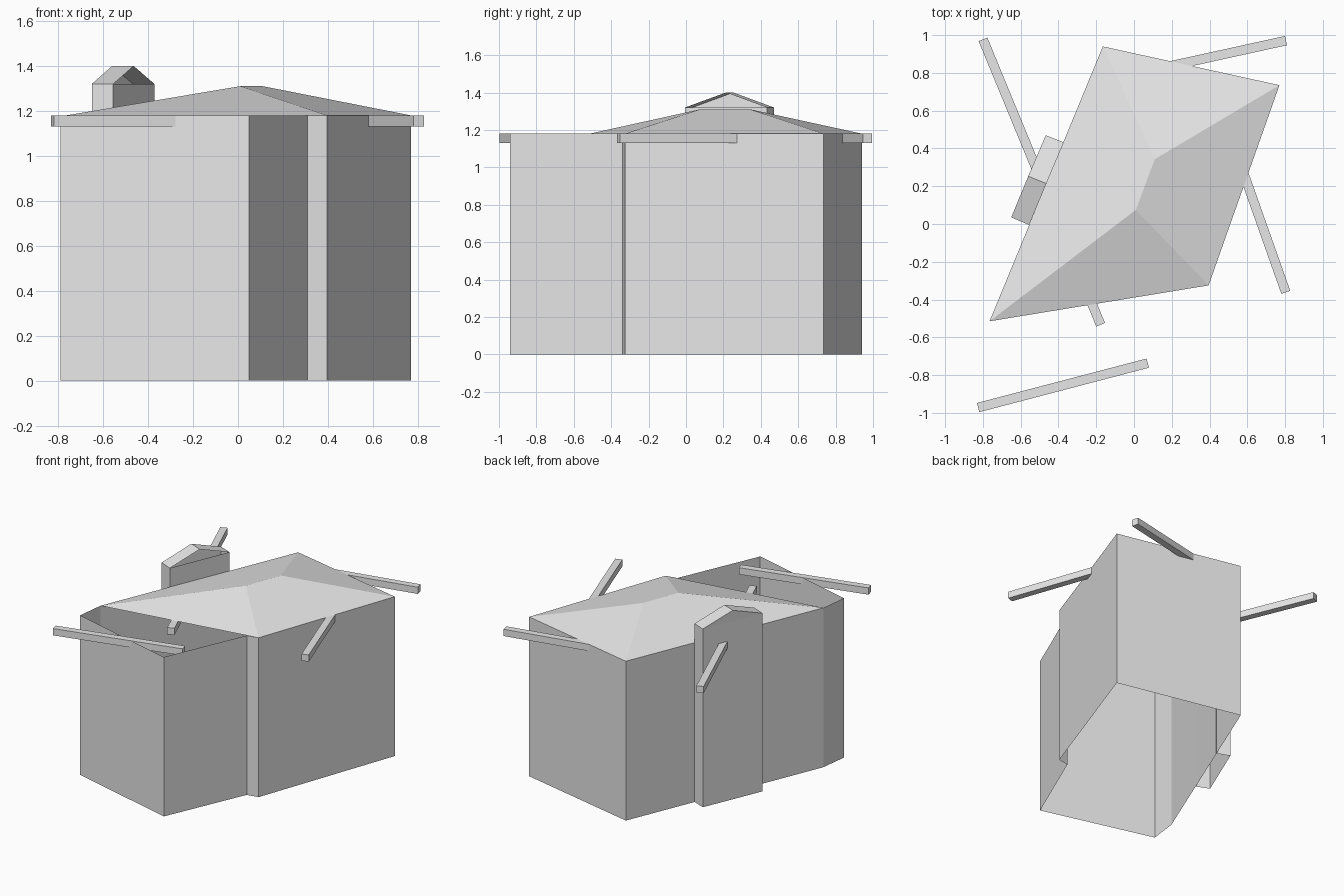
import bpy
from mathutils import Vector

cube = bpy.data.objects.get("Cube")
if cube:
    bpy.data.objects.remove(cube, do_unlink=True)

# One pale grey for everything
grey = bpy.data.materials.new("pale_grey")
grey.use_nodes = True
grey.diffuse_color = (0.8, 0.8, 0.8, 1)
grey.node_tree.nodes["Principled BSDF"].inputs["Base Color"].default_value = (0.8, 0.8, 0.8, 1)

EAVE, RIDGE = 1.18, 1.31


def add_part(name, verts, faces):
    mesh = bpy.data.meshes.new(name)
    mesh.from_pydata([tuple(v) for v in verts], [], faces)
    mesh.materials.append(grey)
    obj = bpy.data.objects.new(name, mesh)
    bpy.context.collection.objects.link(obj)
    return obj


def at_height(points, z):
    return [(p[0], p[1], z) for p in points]


def ring_faces(n):
    return [(i, (i + 1) % n, n + (i + 1) % n, n + i) for i in range(n)]


# Footprint corners, counter-clockwise from the front
porch_right = (-0.79, -0.72)
porch_left = (0.05, -0.94)
inner_corner = (0.31, -0.34)
front_left = (0.395, -0.325)
back_left = (0.77, 0.735)
back_right = (-0.165, 0.94)
front_right = (-0.765, -0.515)

# Outer walls, open above and below
outline = [porch_right, porch_left, inner_corner, front_left,
           back_left, back_right, front_right]
add_part("walls", at_height(outline, 0) + at_height(outline, EAVE),
         ring_faces(len(outline)))

# Hipped roof over the main block
eaves = at_height([front_right, front_left, back_left, back_right], EAVE)
ridge = at_height([(0.01, 0.075), (0.11, 0.343)], RIDGE)
add_part("hipped_roof", eaves + ridge,
         [(0, 1, 4), (1, 2, 5, 4), (2, 3, 5), (3, 0, 4, 5)])

# Narrow gabled bay on the right wall, its inner gable left open
bay = [(-0.65, 0.035), (-0.555, -0.005), (-0.372, 0.432), (-0.467, 0.47)]
add_part("bay_walls", at_height(bay, 0) + at_height(bay, 1.32), ring_faces(4))
bay_ridge = [(-0.56, 0.253), (-0.464, 0.214)]
add_part("bay_roof", at_height(bay, 1.32) + at_height(bay_ridge, 1.4),
         [(0, 1, 5, 4), (2, 3, 4, 5), (3, 0, 4)])


# Eave beams, each crossing its wall at a mirrored angle
def add_beam(name, start, end, size=0.05):
    a, b = Vector(start), Vector(end)
    along = (b - a).normalized()
    outward = Vector((along.y, -along.x))
    middle = (a + b) / 2 + outward * size / 2
    half = (b - a).length / 2 + 0.03
    turned = Vector((along.x, -along.y))
    side = Vector((turned.y, -turned.x)) * size / 2
    base = [middle - turned * half + side, middle + turned * half + side,
            middle + turned * half - side, middle - turned * half - side]
    add_part(name, at_height(base, EAVE - size) + at_height(base, EAVE),
             ring_faces(4) + [(3, 2, 1, 0), (4, 5, 6, 7)])


add_beam("front_beam", porch_right, porch_left)
add_beam("left_beam", front_left, back_left)
add_beam("back_beam", back_left, back_right)
add_beam("right_beam", back_right, front_right)
